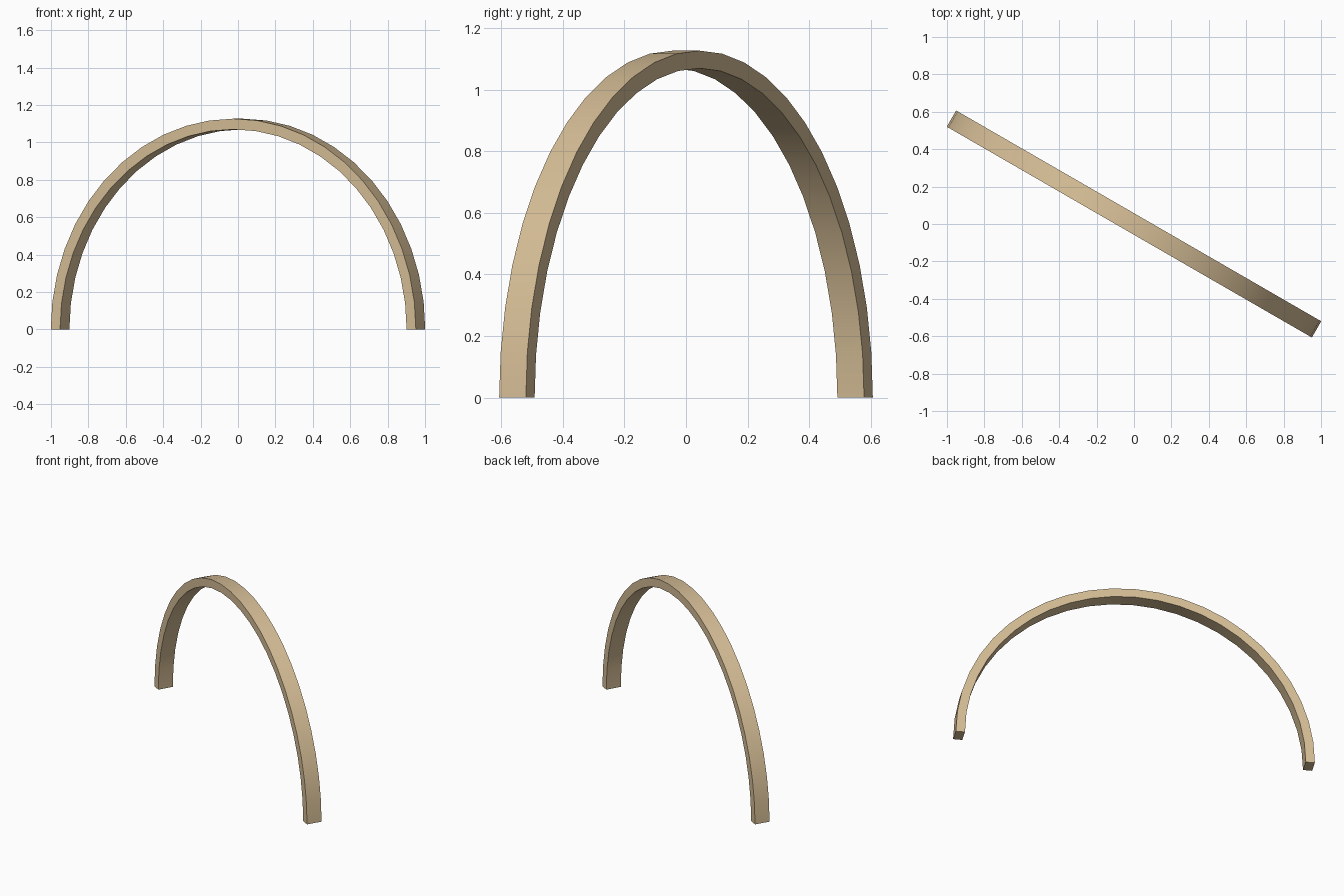
import bpy, bmesh
from math import sin, cos, pi, radians

if "Cube" in bpy.data.objects:
    bpy.data.objects.remove(bpy.data.objects["Cube"])

OUTER, INNER, WIDTH, SEGMENTS = 1.127, 1.07, 0.1, 24

# Half-ring band: sweep a rectangular section through 180 degrees
bm = bmesh.new()
rings = []
for i in range(SEGMENTS + 1):
    a = pi * i / SEGMENTS
    section = [(OUTER, -1), (OUTER, 1), (INNER, 1), (INNER, -1)]
    rings.append([bm.verts.new((r * cos(a), s * WIDTH / 2, r * sin(a))) for r, s in section])
for a, b in zip(rings, rings[1:]):
    for k in range(4):
        n = (k + 1) % 4
        bm.faces.new((a[k], a[n], b[n], b[k]))

# Foot caps
bm.faces.new(rings[0])
bm.faces.new(rings[-1])
bmesh.ops.recalc_face_normals(bm, faces=bm.faces)

mesh = bpy.data.meshes.new("arch_band")
bm.to_mesh(mesh)
bm.free()
arch = bpy.data.objects.new("arch_band", mesh)
bpy.context.collection.objects.link(arch)

# Turned diagonally across the plan
arch.rotation_euler.z = radians(-30)

# Tan finish, smooth along the curve with sharp edges
mat = bpy.data.materials.new("tan")
mat.diffuse_color = (0.68, 0.52, 0.31, 1)
mat.use_nodes = True
mat.node_tree.nodes["Principled BSDF"].inputs["Base Color"].default_value = mat.diffuse_color
mesh.materials.append(mat)
bpy.context.view_layer.objects.active = arch
arch.select_set(True)
bpy.ops.object.shade_smooth_by_angle(angle=radians(30))
